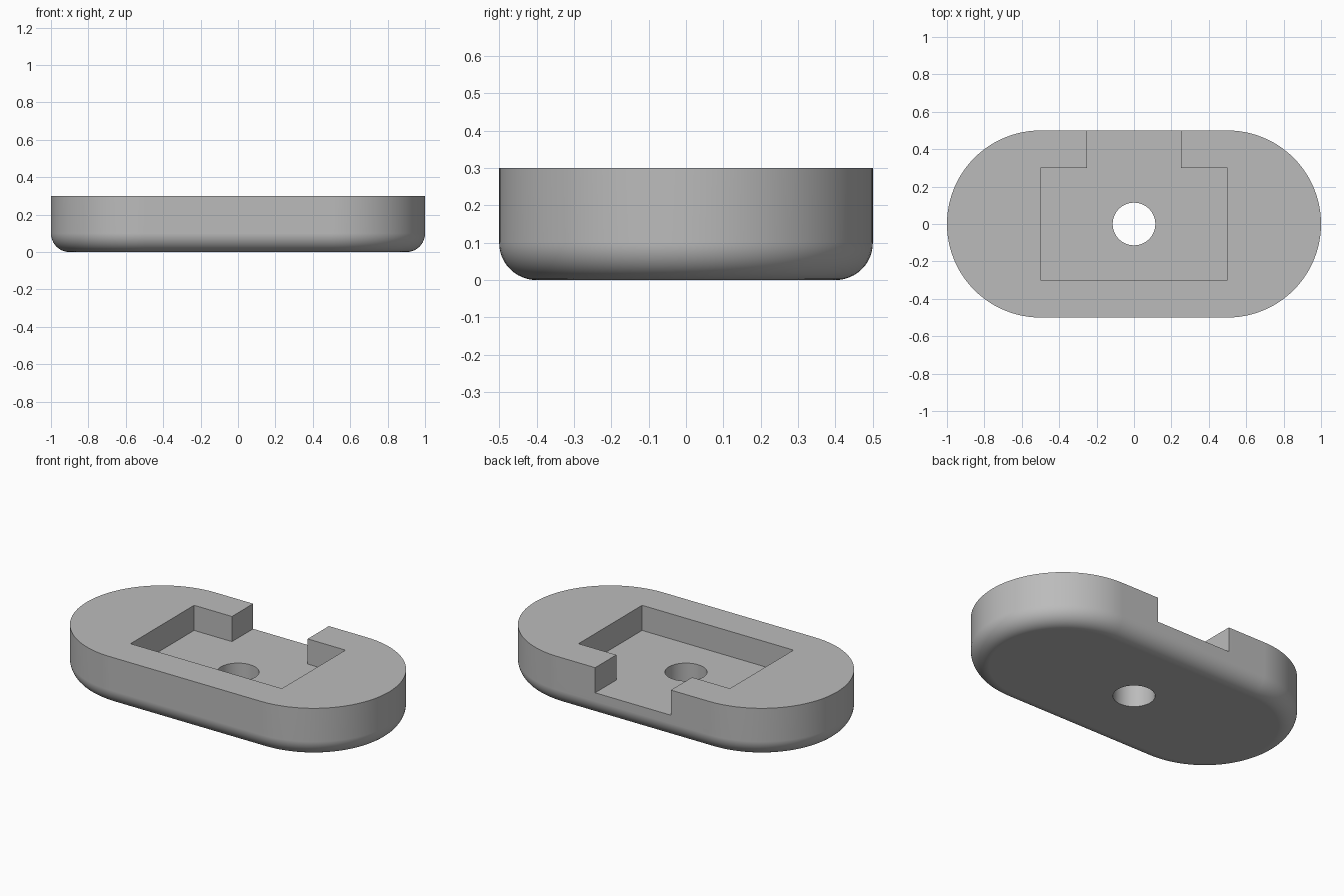
import bpy
import bmesh
from math import sin, cos, pi

old = bpy.data.objects.get("Cube")
if old:
    bpy.data.objects.remove(old, do_unlink=True)

HEIGHT, RADIUS, HALF_STRAIGHT, FILLET = 0.3, 0.5, 0.5, 0.1
POCKET_FLOOR, HOLE_RADIUS = 0.15, 0.114
ARC_STEPS, FILLET_STEPS = 48, 12

grey = bpy.data.materials.new("grey")
grey.use_nodes = True
colour = (0.5, 0.5, 0.5, 1)
grey.diffuse_color = colour
grey.node_tree.nodes["Principled BSDF"].inputs["Base Color"].default_value = colour


def stadium(radius):
    """Outline of two half circles joined by straight sides."""
    points = []
    for side, start in ((1, -pi / 2), (-1, pi / 2)):
        for i in range(ARC_STEPS + 1):
            a = start + pi * i / ARC_STEPS
            points.append((side * HALF_STRAIGHT + radius * cos(a), radius * sin(a)))
    return points


def loft(name, layers):
    """Closed solid through a stack of (outline, height) layers."""
    bm = bmesh.new()
    rings = [[bm.verts.new((x, y, z)) for x, y in outline] for outline, z in layers]
    for low, high in zip(rings, rings[1:]):
        for i in range(len(low)):
            j = (i + 1) % len(low)
            bm.faces.new((low[i], low[j], high[j], high[i]))
    bm.faces.new(rings[0][::-1])
    bm.faces.new(rings[-1])
    mesh = bpy.data.meshes.new(name)
    bm.to_mesh(mesh)
    bm.free()
    mesh.materials.append(grey)
    obj = bpy.data.objects.new(name, mesh)
    bpy.context.collection.objects.link(obj)
    return obj


# Body with a rounded lower edge
layers = []
for i in range(FILLET_STEPS + 1):
    a = pi / 2 * i / FILLET_STEPS
    layers.append((stadium(RADIUS - FILLET * (1 - sin(a))), FILLET * (1 - cos(a))))
layers.append((stadium(RADIUS), HEIGHT))
body = loft("base_block", layers)

# Pocket with a narrower slot open to the back
half = [(0.5, -0.3), (0.5, 0.3), (0.25, 0.3), (0.25, 0.7)]
pocket_outline = half + [(-x, y) for x, y in reversed(half)]
pocket = loft("pocket_cutter", [(pocket_outline, POCKET_FLOOR), (pocket_outline, 0.5)])

# Round through hole
circle = [(HOLE_RADIUS * cos(2 * pi * i / 64), HOLE_RADIUS * sin(2 * pi * i / 64))
          for i in range(64)]
hole = loft("hole_cutter", [(circle, -0.2), (circle, 0.25)])

bpy.ops.object.select_all(action="DESELECT")
bpy.context.view_layer.objects.active = body
body.select_set(True)
for cutter in (pocket, hole):
    cutter.hide_render = True
    cut = body.modifiers.new(cutter.name, "BOOLEAN")
    cut.operation = "DIFFERENCE"
    cut.solver = "EXACT"
    cut.object = cutter
    bpy.ops.object.modifier_apply(modifier=cut.name)
    bpy.data.objects.remove(cutter, do_unlink=True)

# Smooth curved sides, crisp edges and flat faces
bpy.ops.object.shade_smooth_by_angle(angle=pi / 6)
weighted = body.modifiers.new("flat_face_normals", "WEIGHTED_NORMAL")
weighted.keep_sharp = True
